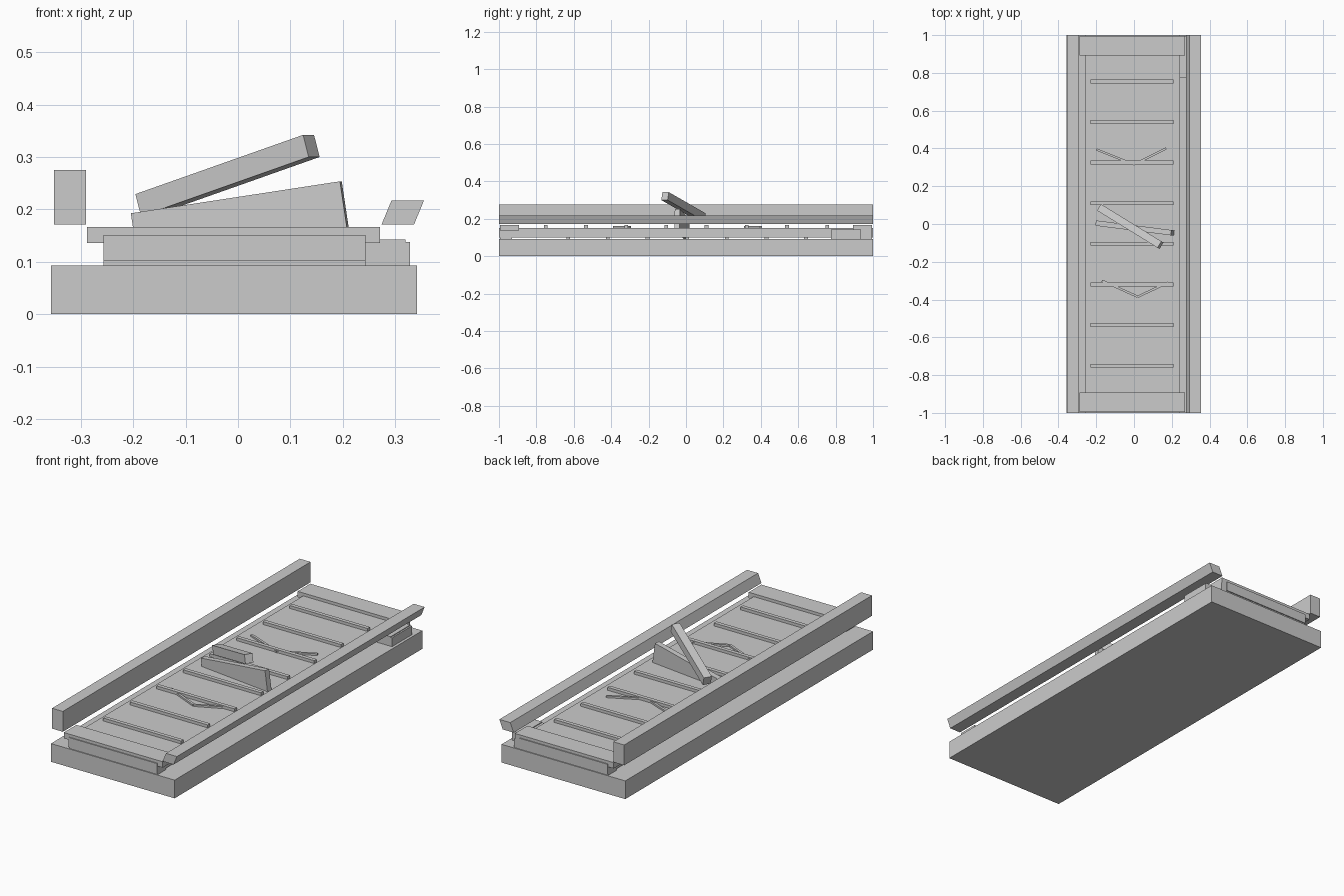
import bpy
from mathutils import Vector

if "Cube" in bpy.data.objects:
    bpy.data.objects.remove(bpy.data.objects["Cube"])


def mesh_object(name, verts, faces):
    me = bpy.data.meshes.new(name)
    me.from_pydata(verts, [], faces)
    me.update()
    ob = bpy.data.objects.new(name, me)
    bpy.context.collection.objects.link(ob)
    return ob


def box(name, x0, x1, y0, y1, z0, z1):
    return beam(name, [(x0, z0), (x1, z0), (x1, z1), (x0, z1)], y0, y1)


def beam(name, profile, y0, y1):
    """Extrude an xz outline (counter-clockwise from the front) along y."""
    n = len(profile)
    verts = [(x, y, z) for y in (y0, y1) for x, z in profile]
    faces = [tuple(range(n)), tuple(range(2 * n - 1, n - 1, -1))]
    faces += [(i, i + n, (i + 1) % n + n, (i + 1) % n) for i in range(n)]
    return mesh_object(name, verts, faces)


def plank(name, a, b, width, height):
    """Square-ended board whose centre line runs from a to b."""
    a, b = Vector(a), Vector(b)
    along = (b - a).normalized()
    side = along.cross(Vector((0, 0, 1))).normalized()
    up = side.cross(along)
    verts = []
    for p in (a, b):
        for s, t in ((-1, -1), (1, -1), (1, 1), (-1, 1)):
            verts.append(p + side * s * width / 2 + up * t * height / 2)
    faces = [(3, 2, 1, 0), (4, 5, 6, 7)]
    faces += [(i, (i + 1) % 4, (i + 1) % 4 + 4, i + 4) for i in range(4)]
    ob = mesh_object(name, verts, faces)
    # keep every face pointing outwards
    import bmesh
    bm = bmesh.new()
    bm.from_mesh(ob.data)
    bmesh.ops.recalc_face_normals(bm, faces=bm.faces)
    bm.to_mesh(ob.data)
    bm.free()
    return ob


# Base slab and deck panel
box("base", -0.357, 0.342, -1, 1, 0, 0.093)
box("deck", -0.257, 0.243, -1, 1, 0.101, 0.151)

# End boards above and below the deck
for tag, s in (("front", -1), ("back", 1)):
    y0, y1 = sorted((s * 0.893, s * 0.995))
    box(tag + "_end_board", -0.288, 0.271, y0, y1, 0.136, 0.166)
    y0, y1 = sorted((s * 0.93, s * 0.995))
    box(tag + "_lower_board", -0.257, 0.243, y0, y1, 0.093, 0.101)

# Side rails: upright on the left, leaning on the right
box("left_rail", -0.351, -0.29, -1, 1, 0.171, 0.275)
beam("right_rail", [(0.274, 0.171), (0.336, 0.171), (0.355, 0.217), (0.293, 0.217)], -1, 1)

# Cross slats on top of and under the deck
for i in range(8):
    y = -0.75 + i * 0.215
    box("top_slat", -0.23, 0.21, y - 0.01, y + 0.01, 0.151, 0.166)
for i in range(7):
    y = -0.63 + i * 0.212
    box("lower_slat", -0.245, 0.23, y - 0.01, y + 0.01, 0.093, 0.101)

# Side block near the back
box("side_block", 0.243, 0.328, 0.775, 0.935, 0.093, 0.138)
box("side_block_cap", 0.27, 0.32, 0.775, 0.935, 0.138, 0.142)
box("side_block_end", 0.243, 0.275, 0.935, 0.995, 0.093, 0.138)

# Fallen planks in the middle
plank("upper_plank", (-0.18, 0.085, 0.208), (0.14, -0.112, 0.321), 0.04, 0.044)
plank("lower_plank", (-0.195, 0.004, 0.141), (0.204, -0.047, 0.202), 0.028, 0.104)

# Thin splinters lying on the deck
for path in ([(-0.2, 0.395), (0, 0.315), (0.17, 0.4)],
             [(-0.17, -0.3), (0.02, -0.385), (0.18, -0.31)]):
    for p, q in zip(path, path[1:]):
        plank("splinter", (*p, 0.154), (*q, 0.154), 0.012, 0.012)
